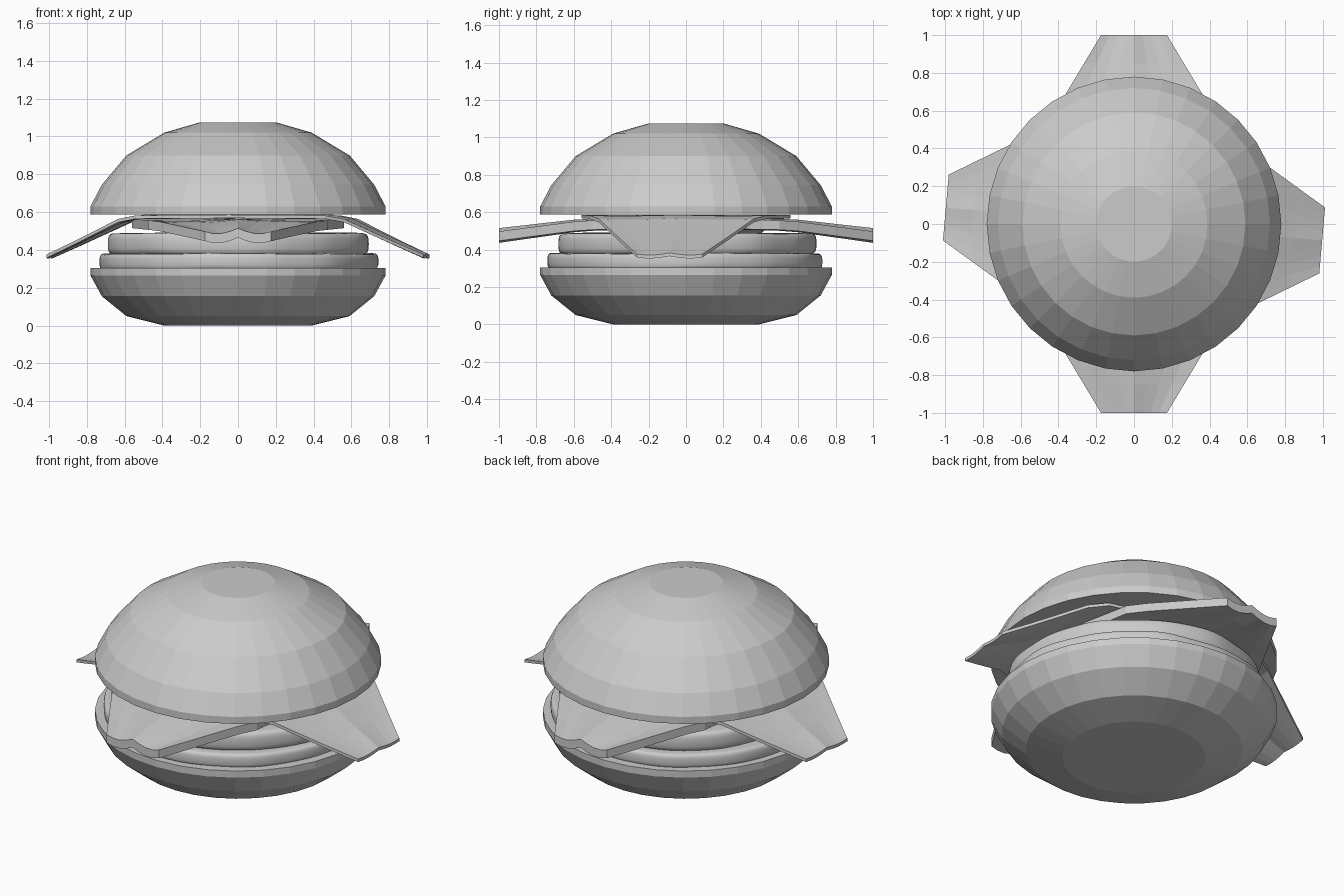
import bpy, bmesh, math
from mathutils import Matrix

if "Cube" in bpy.data.objects:
    bpy.data.objects.remove(bpy.data.objects["Cube"])


def finish(bm, name, smooth=False):
    bmesh.ops.recalc_face_normals(bm, faces=bm.faces)
    me = bpy.data.meshes.new(name)
    bm.to_mesh(me)
    bm.free()
    for p in me.polygons:
        p.use_smooth = smooth
    ob = bpy.data.objects.new(name, me)
    bpy.context.collection.objects.link(ob)
    return ob


def lathe(name, profile, sides, smooth=False, wobble=0.0, phase=0.0):
    """Closed stack of rings with capped ends; wobble makes the rim uneven."""
    bm = bmesh.new()
    rings = []
    for r, z in profile:
        ring = []
        for i in range(sides):
            a = math.tau * i / sides
            n = math.sin(3 * a + phase) + 0.7 * math.sin(7 * a + 2 * phase) + 0.4 * math.sin(13 * a)
            rr = r + wobble * n
            ring.append(bm.verts.new((rr * math.cos(a), rr * math.sin(a), z + 0.25 * wobble * n)))
        rings.append(ring)
    for lo, hi in zip(rings, rings[1:]):
        for i in range(sides):
            j = (i + 1) % sides
            bm.faces.new((lo[i], lo[j], hi[j], hi[i]))
    bm.faces.new(rings[0])
    bm.faces.new(rings[-1])
    return finish(bm, name, smooth)


def interp(table, t):
    for (a, va), (b, vb) in zip(table, table[1:]):
        if t <= b:
            return va + (vb - va) * (t - a) / (b - a)
    return table[-1][1]


def sheet(name, heights, thick, ripple, angle):
    """Drooping slice along local y, tapering to blunt tips at both ends."""
    width = [(0, 0.56), (0.5, 0.475), (0.7, 0.355), (1.0, 0.175)]
    steps = [-1, -0.85, -0.7, -0.6, -0.5, -0.25, 0, 0.25, 0.5, 0.6, 0.7, 0.85, 1]
    n = 8
    bm = bmesh.new()
    layers = []
    for side in (0, 1):
        grid = []
        for v in steps:
            row = []
            for k in range(n + 1):
                u = 2 * k / n - 1
                wave = -ripple * math.sin(abs(u) * math.pi * 0.8) * abs(v)
                z = interp(heights, abs(v)) + wave + side * thick
                row.append(bm.verts.new((u * interp(width, abs(v)), v, z)))
            grid.append(row)
        for a, b in zip(grid, grid[1:]):
            for k in range(n):
                bm.faces.new((a[k], a[k + 1], b[k + 1], b[k]))
        layers.append(grid)

    # rim joining lower and upper faces
    def loop(g):
        return (g[0] + [r[-1] for r in g[1:-1]] + g[-1][::-1]
                + [r[0] for r in g[-2:0:-1]])
    lo, hi = loop(layers[0]), loop(layers[1])
    for i in range(len(lo)):
        j = (i + 1) % len(lo)
        bm.faces.new((lo[i], lo[j], hi[j], hi[i]))
    bmesh.ops.transform(bm, matrix=Matrix.Rotation(math.radians(angle), 4, 'Z'), verts=bm.verts)
    return finish(bm, name)


# faceted buns
lathe("bottom_bun", [(0.39, 0), (0.59, 0.05), (0.72, 0.155), (0.78, 0.265), (0.78, 0.305)], 32)
lathe("top_bun", [(0.78, 0.588), (0.78, 0.63), (0.72, 0.745), (0.59, 0.90),
                  (0.39, 1.02), (0.20, 1.075)], 32)


# smooth, uneven fillings with rounded rims
def filling(name, r, z0, z1, phase):
    h, c = (z1 - z0) / 2, (z0 + z1) / 2
    b = 0.7 * h
    prof = [(r * 0.5, z0)]
    for i in range(13):
        t = -math.pi / 2 + math.pi * i / 12
        s = math.sin(t)
        prof.append((r - b + b * math.cos(t) ** 0.6 if abs(s) < 0.999 else r - b,
                     c + h * math.copysign(abs(s) ** 0.7, s)))
    prof.append((r * 0.5, z1))
    ob = lathe(name, prof, 96, True, 0.006, phase)
    return ob


filling("lower_patty", 0.735, 0.295, 0.38, 0.4)
filling("upper_patty", 0.69, 0.375, 0.488, 2.1)

# drooping slices between patties and top bun
sheet("cheese_slice", [(0, 0.515), (0.5, 0.515), (0.6, 0.51), (1, 0.465)], 0.05, 0.03, 0)
sheet("lettuce_leaf", [(0, 0.568), (0.5, 0.568), (0.6, 0.55), (0.8, 0.455), (1, 0.365)],
      0.018, 0.012, 85)
